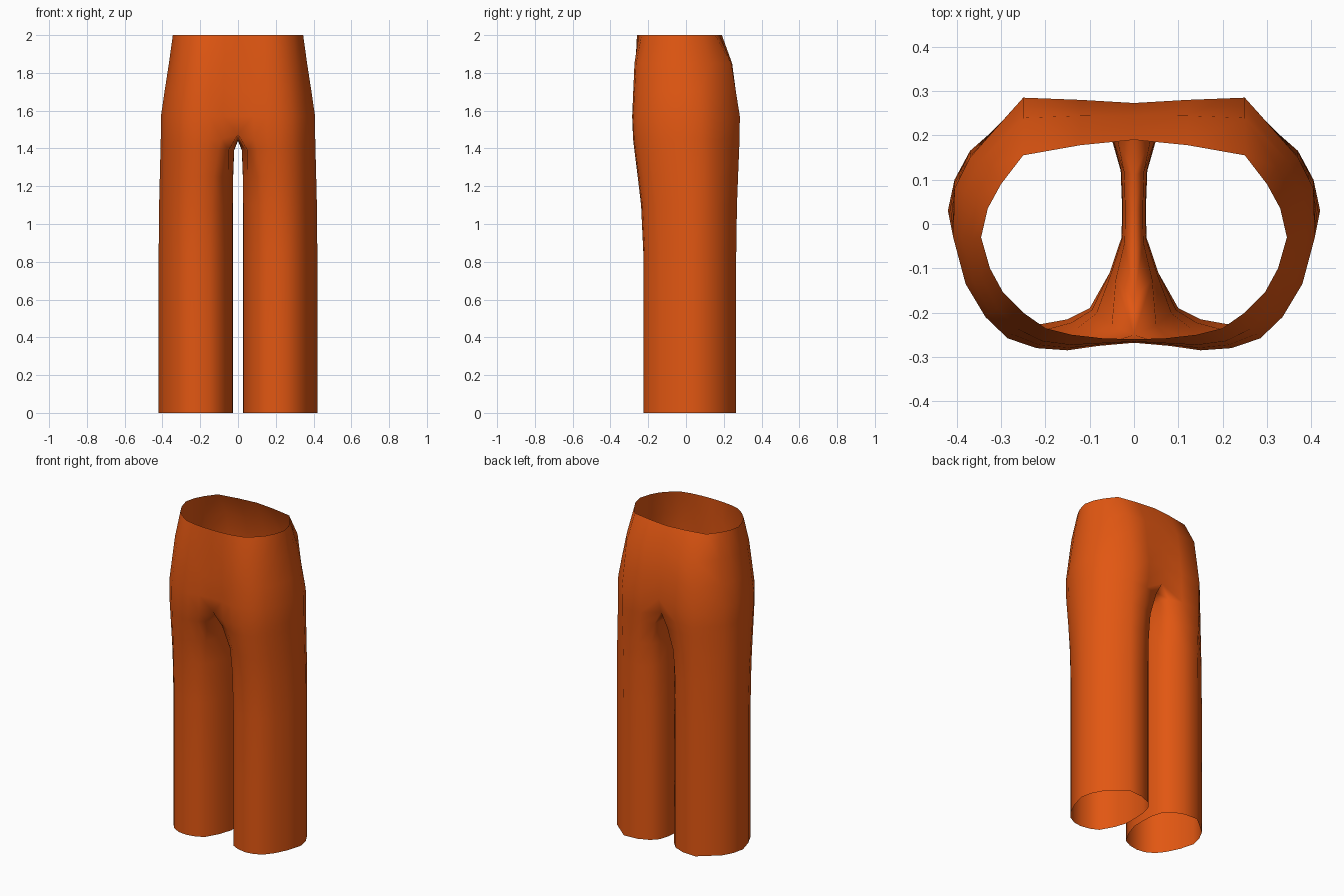
import bpy

if "Cube" in bpy.data.objects:
    bpy.data.objects.remove(bpy.data.objects["Cube"])

# Half outlines seen from above, running front -> outer side -> back
WAIST = [(0, -.26), (.07, -.258), (.14, -.25), (.20, -.235), (.25, -.20), (.295, -.155), (.325, -.10),
         (.345, -.03), (.33, .035), (.30, .09), (.25, .155), (.12, .178), (0, .19)]
HIP = [(0, -.268), (.08, -.275), (.15, -.285), (.22, -.28), (.285, -.258), (.335, -.21), (.38, -.135),
       (.408, -.03), (.405, .08), (.37, .15), (.25, .285), (.12, .28), (0, .273)]
HEM = [(.10, -.19), (.15, -.215), (.21, -.226), (.265, -.218), (.315, -.19), (.355, -.14), (.395, -.06),
       (.42, .03), (.405, .10), (.37, .165), (.25, .266), (.16, .26), (.09, .232)]
# Inner leg and crotch seam, running back -> front
INNER = [(.05, .19), (.03, .12), (.027, .04), (.028, -.03), (.055, -.11)]
SEAM = [(0, .19, 1.445), (0, .11, 1.44), (0, .03, 1.44), (0, -.07, 1.44), (0, -.17, 1.445)]
N = len(HIP)


def mix(a, b, t):
    return a + (b - a) * t


def blend(a, b, tx, ty, z):
    return (mix(a[0], b[0], tx), mix(a[1], b[1], ty), z)


verts, faces = [], []


def add_ring(points):
    start = len(verts)
    verts.extend(points)
    return list(range(start, len(verts)))


def bridge(upper, lower, closed):
    n = len(upper)
    for i in range(n if closed else n - 1):
        j = (i + 1) % n
        faces.append((lower[i], lower[j], upper[j], upper[i]))


# Waist to hips: open half rings ending on the centre line
rings = []
for z, tx, ty in [(2, 0, 0), (1.85, .33, .65), (1.70, .70, .84), (1.57, 1, 1)]:
    rings.append(add_ring([blend(a, b, tx, ty, z) for a, b in zip(WAIST, HIP)]))

# Crotch level: the outer half ring plus the seam closes the leg
outer = [blend(a, b, .08, .08, 1.45) for a, b in zip(HIP, HEM)]
outer[0] = (0, -.25, 1.475)
outer[-1] = (0, .25, 1.475)
crotch = add_ring(outer + SEAM)
rings.append(crotch[:N])
for up, low in zip(rings, rings[1:]):
    bridge(up, low, False)

# Legs: closed rings easing from the hip outline to the hem outline
previous = crotch
for z, t, t_edge, t_in in [(1.39, .2, .5, .75), (1.25, .5, .85, .95), (1.10, .8, .95, 1),
                           (.85, 1, 1, 1), (.4, 1, 1, 1), (0, 1, 1, 1)]:
    points = []
    for i in range(N):
        near = min(i, N - 1 - i)
        w = t_edge if near == 0 else (t + t_edge) / 2 if near == 1 else t
        points.append(blend(HIP[i], HEM[i], w, w, z))
    points += [blend(s, p, t_in, t_in, z) for s, p in zip(SEAM, INNER)]
    ring = add_ring(points)
    bridge(previous, ring, True)
    previous = ring

# Trousers object, mirrored across the centre line
mesh = bpy.data.meshes.new("trousers")
mesh.from_pydata(verts, [], faces)
mesh.update()
fabric = bpy.data.materials.new("orange fabric")
fabric.diffuse_color = (.76, .095, .006, 1)
fabric.use_nodes = True
fabric.node_tree.nodes["Principled BSDF"].inputs["Base Color"].default_value = fabric.diffuse_color
mesh.materials.append(fabric)
mesh.shade_smooth()
trousers = bpy.data.objects.new("trousers", mesh)
bpy.context.collection.objects.link(trousers)
mirror = trousers.modifiers.new("mirror", 'MIRROR')
mirror.use_axis[0] = True
mirror.use_mirror_merge = True
mirror.merge_threshold = .001
